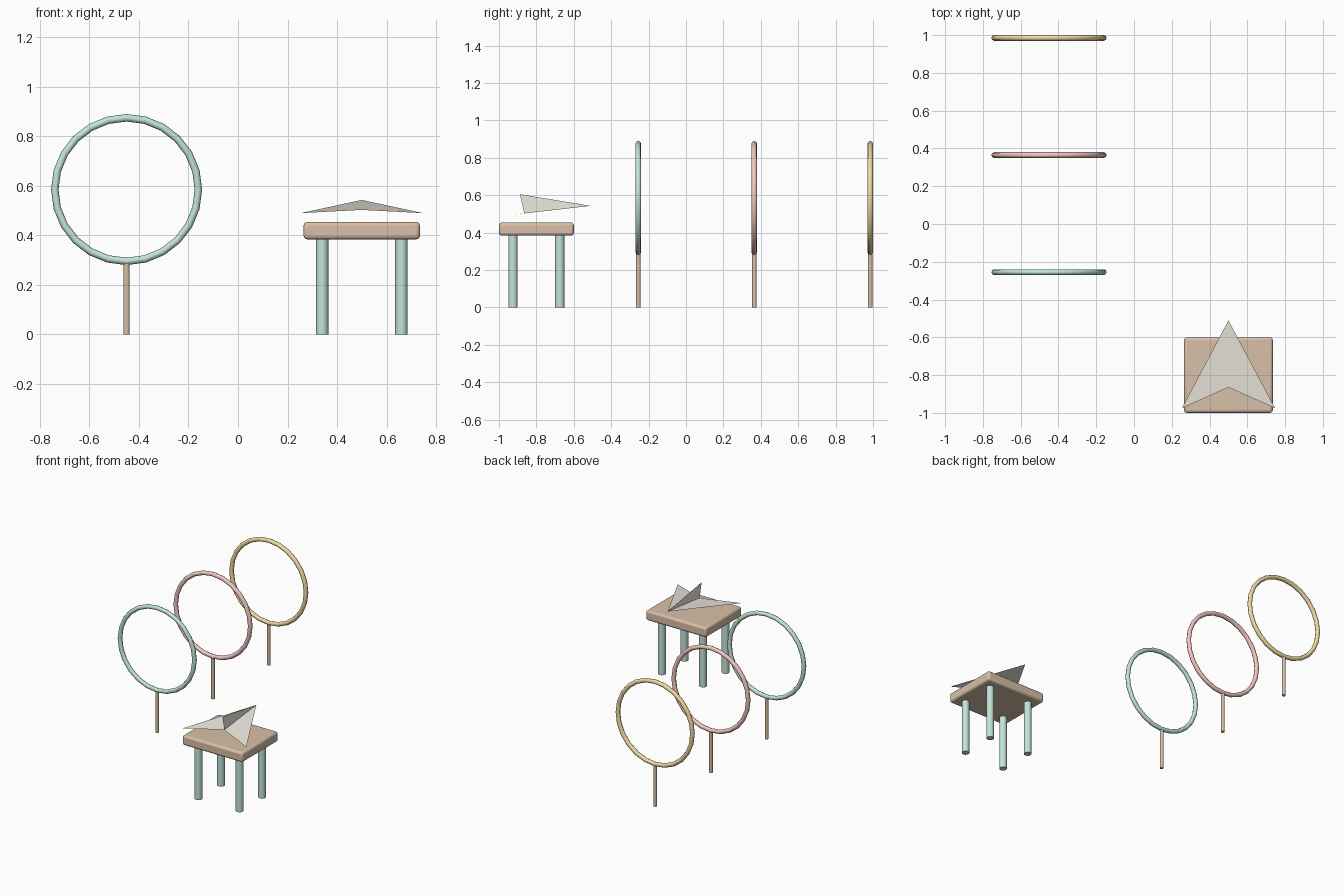
import bpy, math

if "Cube" in bpy.data.objects:
    bpy.data.objects.remove(bpy.data.objects["Cube"])


def material(name, rgb):
    m = bpy.data.materials.new(name)
    m.diffuse_color = (*rgb, 1)
    m.use_nodes = True
    m.node_tree.nodes["Principled BSDF"].inputs["Base Color"].default_value = m.diffuse_color
    return m


MINT = material("mint", (0.55, 0.78, 0.70))
ROSE = material("rose", (0.88, 0.58, 0.53))
GOLD = material("gold", (0.87, 0.71, 0.36))
WOOD = material("wood", (0.69, 0.53, 0.39))
PAPER = material("paper", (0.86, 0.83, 0.75))


def finish(name, mat, smooth=True):
    ob = bpy.context.object
    ob.name = ob.data.name = name
    ob.data.materials.append(mat)
    if smooth:
        bpy.ops.object.shade_smooth_by_angle(angle=math.radians(50))
    return ob


def post(name, x, y, top, radius, sides, mat):
    bpy.ops.mesh.primitive_cylinder_add(vertices=sides, radius=radius, depth=top,
                                        location=(x, y, top / 2))
    finish(name, mat)


# Three hoops in a row, each on a thin stand
HOOP_X, HOOP_Z, HOOP_R, TUBE_R = -0.45, 0.585, 0.29, 0.015
for label, y, mat in (("near", -0.255, MINT), ("middle", 0.365, ROSE), ("far", 0.985, GOLD)):
    bpy.ops.mesh.primitive_torus_add(major_segments=24, minor_segments=8,
                                     major_radius=HOOP_R, minor_radius=TUBE_R,
                                     location=(HOOP_X, y, HOOP_Z),
                                     rotation=(math.pi / 2, 0, 0))
    finish(label + "_hoop", mat)
    post(label + "_hoop_stand", HOOP_X, y, HOOP_Z - HOOP_R, 0.0125, 10, WOOD)

# Table top with rounded edges
bpy.ops.mesh.primitive_cube_add(size=1, location=(0.5, -0.8, 0.419))
top = bpy.context.object
top.scale = (0.47, 0.40, 0.07)
bpy.ops.object.transform_apply(location=False, rotation=False, scale=True)
bevel = top.modifiers.new("rounded_edges", 'BEVEL')
bevel.width = 0.015
bevel.segments = 3
finish("table_top", WOOD)

# Table legs
for sx, side in ((-1, "left"), (1, "right")):
    for sy, end in ((-1, "front"), (1, "back")):
        post(f"{end}_{side}_table_leg", 0.5 + sx * 0.16, -0.8 + sy * 0.125,
             0.39, 0.025, 12, MINT)

# Paper plane: two flat wings and an upright fin, single sheets
nose, notch, fin_tip = (0, 0.29, 0.543), (0, -0.065, 0.503), (0, -0.088, 0.605)
left, right = (-0.247, -0.175, 0.49), (0.247, -0.175, 0.49)
mesh = bpy.data.meshes.new("paper_plane")
mesh.from_pydata([nose, notch, fin_tip, left, right], [],
                 [(0, 3, 1), (0, 1, 4), (0, 1, 2)])
plane = bpy.data.objects.new("paper_plane", mesh)
plane.location = (0.5, -0.8, 0)
mesh.materials.append(PAPER)
bpy.context.collection.objects.link(plane)
